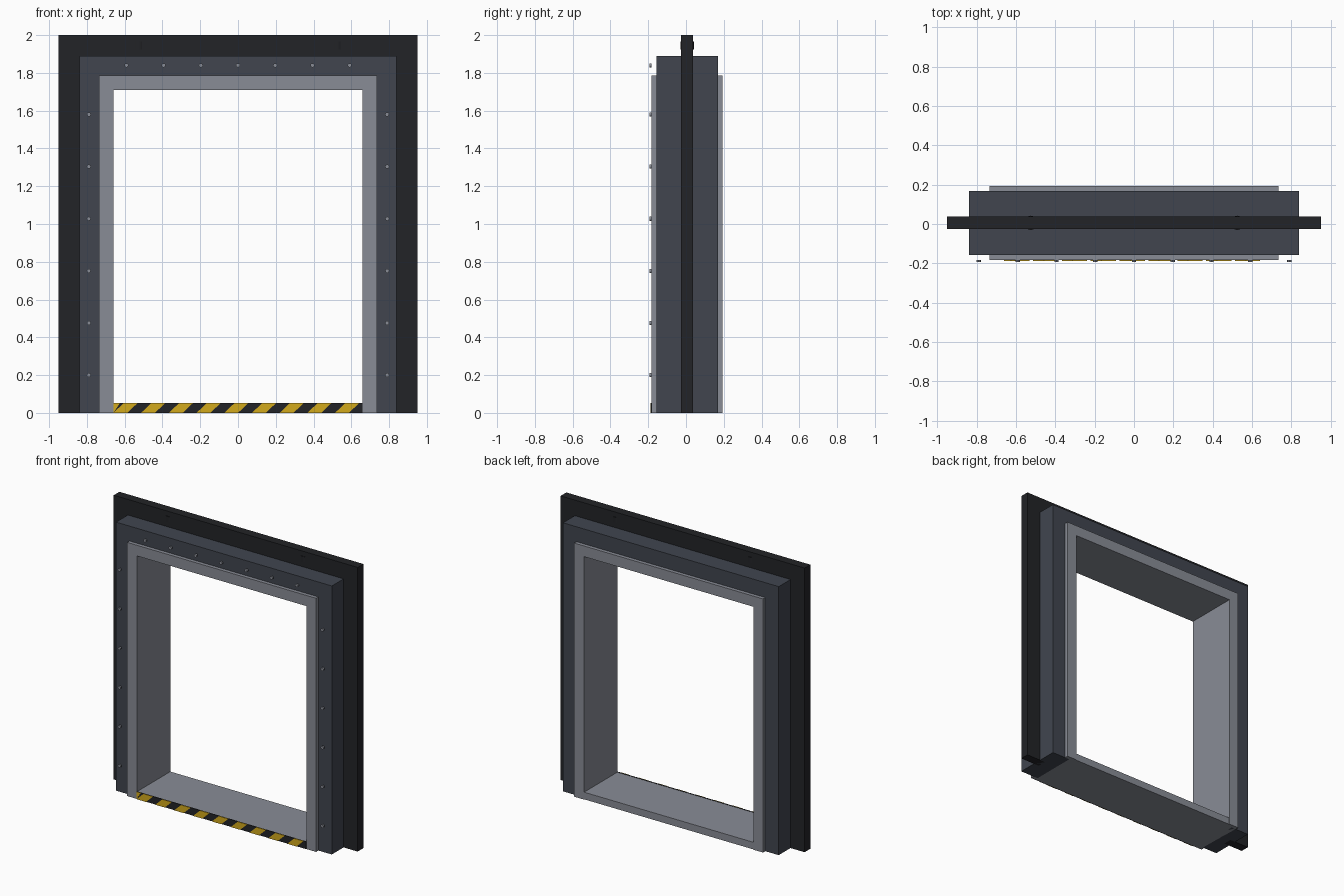
import bpy, bmesh, math

if "Cube" in bpy.data.objects:
    bpy.data.objects.remove(bpy.data.objects["Cube"])

YC = 0.006  # depth centre of the frames


def material(name, rgb):
    m = bpy.data.materials.new(name)
    m.diffuse_color = (*rgb, 1)
    m.use_nodes = True
    m.node_tree.nodes["Principled BSDF"].inputs["Base Color"].default_value = m.diffuse_color
    return m


BLACK = material("black_paint", (0.016, 0.017, 0.020))
SLATE = material("slate_paint", (0.052, 0.060, 0.078))
STEEL = material("light_steel", (0.25, 0.265, 0.305))
YELLOW = material("hazard_yellow", (0.65, 0.40, 0.012))


def finish(name, bm, mat):
    bmesh.ops.recalc_face_normals(bm, faces=bm.faces[:])
    mesh = bpy.data.meshes.new(name)
    bm.to_mesh(mesh)
    bm.free()
    obj = bpy.data.objects.new(name, mesh)
    bpy.context.collection.objects.link(obj)
    mesh.materials.append(mat)
    return obj


def extrude_profiles(name, profiles, y0, y1, mat):
    """Extrude closed x/z outlines from y0 to y1."""
    bm = bmesh.new()
    for pts in profiles:
        face = bm.faces.new([bm.verts.new((x, y0, z)) for x, z in pts])
        new = bmesh.ops.extrude_face_region(bm, geom=[face])["geom"]
        verts = [v for v in new if isinstance(v, bmesh.types.BMVert)]
        bmesh.ops.translate(bm, verts=verts, vec=(0, y1 - y0, 0))
    return finish(name, bm, mat)


def portal(name, xo, zo, xi, zi, half, mat):
    """Upside-down U frame: outer and inner half width and height."""
    pts = [(-xo, 0), (-xo, zo), (xo, zo), (xo, 0),
           (xi, 0), (xi, zi), (-xi, zi), (-xi, 0)]
    return extrude_profiles(name, [pts], YC - half, YC + half, mat)


def rect(x0, x1, z0, z1):
    return [(x0, z0), (x1, z0), (x1, z1), (x0, z1)]


def cylinder(name, loc, r, depth, sides, mat, along_y=False):
    bpy.ops.mesh.primitive_cylinder_add(
        vertices=sides, radius=r, depth=depth, location=loc,
        rotation=(math.pi / 2 if along_y else 0, 0, 0))
    obj = bpy.context.object
    obj.name = name
    obj.data.materials.append(mat)
    bpy.ops.object.shade_smooth_by_angle()


# Nested frames: wall plate, deep casing, inner trim
portal("wall_plate", 0.95, 2.0, 0.80, 1.85, 0.0315, BLACK)
portal("casing", 0.84, 1.89, 0.70, 1.75, 0.1625, SLATE)
portal("inner_trim", 0.735, 1.785, 0.66, 1.71, 0.188, STEEL)

# Threshold with hazard strip on the front
extrude_profiles("threshold", [rect(-0.66, 0.66, 0, 0.05)], -0.178, 0.19, STEEL)
extrude_profiles("hazard_backing", [rect(-0.66, 0.66, 0, 0.052)],
                 -0.184, -0.178, BLACK)
period, slant, top = 1.32 / 9, 0.055, 0.052
stripes = []
for i in range(9):
    a = -0.66 + i * period
    b = a + period / 2
    stripes.append([(a, 0), (b, 0), (min(b + slant, 0.66), top), (a + slant, top)])
stripes.append([(-0.66, 0.0), (-0.66 + slant - 0.02, top), (-0.66, top)])
extrude_profiles("hazard_stripes", stripes, -0.187, -0.183, YELLOW)

# Bolts across the lintel and down both posts
spots = [(0.197 * i, 1.84) for i in range(-3, 4)]
spots += [(s * 0.79, 0.2 + 0.276 * i) for s in (-1, 1) for i in range(6)]
for x, z in spots:
    cylinder("bolt", (x, -0.188, z), 0.011, 0.012, 12, STEEL, True)

# Hanger pins set in the wall plate
for s in (-1, 1):
    cylinder("hanger_pin", (s * 0.525, YC, 1.945), 0.036, 0.04, 24, BLACK)
